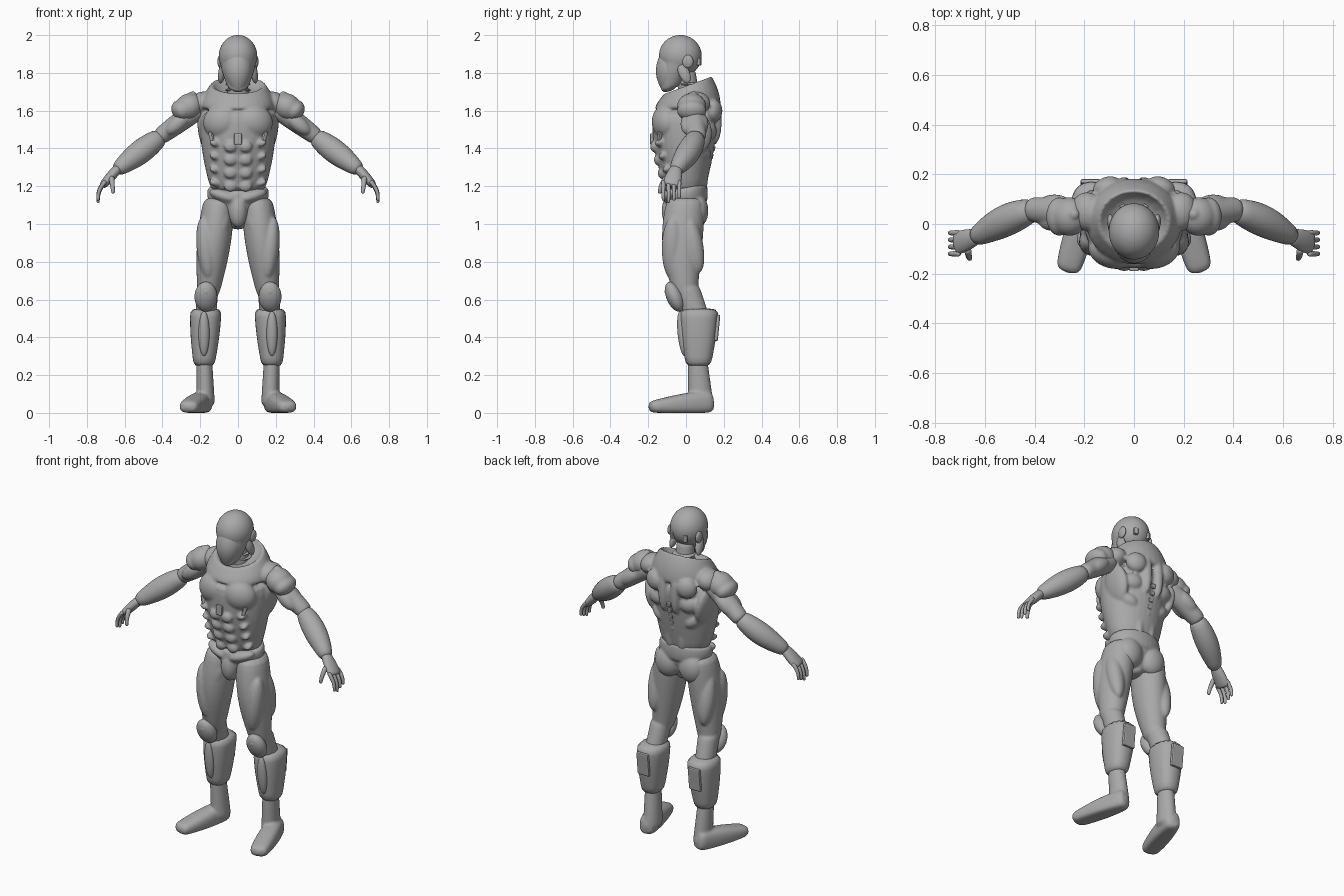
import bpy
import bmesh
from math import sin, cos, pi, copysign
from mathutils import Vector, Matrix, Euler

cube = bpy.data.objects.get("Cube")
if cube:
    bpy.data.objects.remove(cube, do_unlink=True)

# Single flat colour
gray = (.4, .4, .4, 1)
armor = bpy.data.materials.new("armor_gray")
armor.use_nodes = True
armor.diffuse_color = gray
for node in armor.node_tree.nodes:
    if node.type == "BSDF_PRINCIPLED":
        node.inputs["Base Color"].default_value = gray

AXIS_X, AXIS_Y, AXIS_Z = Matrix.Identity(3)
SIDES = {"left": 1, "right": -1}


def mix(a, b, t):
    return a + (b - a) * t


def tube(bm, start, end, wide, narrow, swell=0, bow=(0, 0, 0), lean=(0, 0),
         level=False, across=AXIS_X, power=1, flip=1, floor=-1, steps=6, count=16):
    """Oval tube: radii blend from wide to narrow and swell along a sine;
    the path bows, and level rings can lean front to back."""
    mirror = Vector((flip, 1, 1))
    a, b, arc = (Vector(p) * mirror for p in (start, end, bow))
    rings = []
    for i in range(steps + 1):
        t = i / steps
        hump = sin(pi * t)
        center = a.lerp(b, t) + arc * hump
        path = b - a + arc * pi * cos(pi * t)
        normal = AXIS_Z if level else path.normalized()
        u = (across - normal * across.dot(normal)).normalized()
        v = normal.cross(u)
        ru, rv = (mix(p, q, t) * (1 + swell * hump) for p, q in zip(wide, narrow))
        ring = []
        for k in range(count):
            angle = 2 * pi * k / count
            c, s = (copysign(abs(w) ** power, w) for w in (cos(angle), sin(angle)))
            p = center + u * ru * c + v * rv * s
            p.z += mix(*lean, t) * (p.y - center.y)
            p.z = max(p.z, floor)
            ring.append(bm.verts.new(p))
        rings.append(ring)
    for low, high in zip(rings, rings[1:]):
        for k in range(count):
            m = (k + 1) % count
            bm.faces.new((low[k], low[m], high[m], high[k]))
    bm.faces.new(rings[0][::-1])
    return bm.faces.new(rings[-1])


def placed(at, size, turn, flip):
    """Transform for one part, reflected to the other side when flip is negative."""
    x, y, z = at
    tip, roll, yaw = turn
    return Matrix.LocRotScale(Vector((x * flip, y, z)),
                              Euler((tip, roll * flip, yaw * flip)), Vector(size))


def blob(bm, at, size, turn=(0, 0, 0), flip=1):
    bmesh.ops.create_uvsphere(bm, u_segments=20, v_segments=12, radius=1,
                              matrix=placed(at, size, turn, flip))


def plate(bm, at, size, turn=(0, 0, 0), flip=1):
    bmesh.ops.create_cube(bm, size=2, matrix=placed(at, size, turn, flip))


def pair(shape, bm, at, size, turn=(0, 0, 0)):
    for flip in SIDES.values():
        shape(bm, at, size, turn, flip)


def finish(name, bm, fuse=False, bevel=0):
    """Fuse melts overlapping masses together; bevel suits hard plates."""
    bmesh.ops.recalc_face_normals(bm, faces=bm.faces)
    mesh = bpy.data.meshes.new(name)
    bm.to_mesh(mesh)
    bm.free()
    mesh.materials.append(armor)
    for poly in mesh.polygons:
        poly.use_smooth = not bevel
    ob = bpy.data.objects.new(name, mesh)
    bpy.context.collection.objects.link(ob)
    if bevel:
        mod = ob.modifiers.new("Bevel", "BEVEL")
        mod.width, mod.segments = bevel, 2
        return
    mod = ob.modifiers.new("Subdivision", "SUBSURF")
    mod.levels = mod.render_levels = 1
    if fuse:
        mod = ob.modifiers.new("Fuse", "REMESH")
        mod.mode = "VOXEL"
        mod.voxel_size = .008
        mod.use_smooth_shade = True
        mod = ob.modifiers.new("Soften", "SMOOTH")
        mod.factor, mod.iterations = .5, 3


# Torso: raised collar hollowed for the neck, above a tapering rib cage
bm = bmesh.new()
rim = tube(bm, start=(0, .01, 1.6), end=(0, .01, 1.75), wide=(.2, .18), narrow=(.14, .12),
           swell=.1, lean=(0, .4), level=True)
bmesh.ops.recalc_face_normals(bm, faces=bm.faces)
bmesh.ops.inset_individual(bm, faces=[rim], thickness=.03, depth=-.06)
tube(bm, start=(0, 0, 1.15), end=(0, 0, 1.62), wide=(.14, .1), narrow=(.2, .18),
     swell=.15, bow=(0, -.01, 0), level=True)
# Chest, flank and shoulder masses
pair(blob, bm, at=(.09, -.11, 1.54), size=(.1, .07, .09), turn=(0, .3, .3))
pair(blob, bm, at=(.17, .05, 1.48), size=(.04, .09, .12), turn=(0, .2, 0))
pair(blob, bm, at=(.19, .05, 1.64), size=(.07, .08, .06), turn=(0, .5, 0))
# Stomach rows with slanted side muscles
for row in range(4):
    z, y = 1.2 + .07 * row, -.1 - .02 * row
    pair(blob, bm, at=(.04, y - .01, z), size=(.035, .02, .03))
    pair(blob, bm, at=(.12, y + .03, z + .02), size=(.03, .04, .02), turn=(0, -.5, .6))
# Shoulder blades, lower back bands and spine columns
for row in range(3):
    pair(blob, bm, at=(.11, .15 - .03 * row, 1.6 - .11 * row),
         size=(.06, .04, .06 - .01 * row), turn=(0, .4 - .5 * row, -.4))
pair(blob, bm, at=(.04, .09, 1.28), size=(.03, .03, .12))
pair(blob, bm, at=(.04, .16, 1.55), size=(.03, .03, .12))
finish("torso", bm, fuse=True)

# Chest device and side vents
bm = bmesh.new()
plate(bm, at=(0, -.18, 1.45), size=(.02, .01, .03))
pair(plate, bm, at=(.14, -.14, 1.46), size=(.01, .01, .03), turn=(0, .3, .6))
finish("chest_device", bm, bevel=.006)

# Spine segments
bm = bmesh.new()
for i in range(7):
    plate(bm, at=(0, .1 + .01 * i, 1.24 + .04 * i), size=(.014, .014, .014), turn=(-.2, 0, 0))
finish("spine_segments", bm, bevel=.005)

# Pelvis: belt, crotch guard and buttocks
bm = bmesh.new()
tube(bm, start=(0, 0, 1.2), end=(0, 0, 1.1), wide=(.16, .11), narrow=(.15, .11),
     swell=.08, lean=(.2, 0), level=True)
tube(bm, start=(0, 0, 1.12), end=(0, -.01, .97), wide=(.15, .11), narrow=(.03, .06), level=True)
pair(blob, bm, at=(.08, .06, 1.07), size=(.08, .06, .09))
pair(blob, bm, at=(.08, -.08, 1.15), size=(.08, .04, .03), turn=(0, -.3, .3))
blob(bm, at=(0, -.08, 1.07), size=(.05, .05, .09))
finish("pelvis", bm, fuse=True)

# Neck with stacked rings
bm = bmesh.new()
tube(bm, start=(0, .02, 1.63), end=(0, 0, 1.82), wide=(.06, .06), narrow=(.05, .05), level=True)
for i in range(3):
    blob(bm, at=(0, .02, 1.68 + .03 * i), size=(.068, .062, .014))
finish("neck", bm)

# Helmet: dome running down into a narrow chin
bm = bmesh.new()
blob(bm, at=(0, -.03, 1.89), size=(.105, .117, .112))
tube(bm, start=(0, -.03, 1.88), end=(0, -.08, 1.71), wide=(.1, .11), narrow=(.05, .05),
     swell=.1, lean=(0, .4), level=True)
finish("helmet", bm, fuse=True)

# Face mask, raised just proud of the helmet
bm = bmesh.new()
tube(bm, start=(0, -.08, 1.93), end=(0, -.09, 1.7), wide=(.04, .04), narrow=(.03, .03),
     swell=1.2, lean=(0, .3), level=True, steps=8)
finish("face_mask", bm)

bm = bmesh.new()
pair(plate, bm, at=(.045, .07, 1.86), size=(.012, .01, .02), turn=(0, 0, -.4))
finish("helmet_back_vents", bm, bevel=.004)

for label, flip in SIDES.items():
    # Ear guard over the jaw hinge
    bm = bmesh.new()
    blob(bm, at=(.085, -.01, 1.8), size=(.02, .03, .06), turn=(.4, -.15, 0), flip=flip)
    blob(bm, at=(.095, .01, 1.86), size=(.014, .03, .035), flip=flip)
    finish(label + "_ear_guard", bm)

    # Shoulder cap with a stud on top
    bm = bmesh.new()
    blob(bm, at=(.26, .03, 1.62), size=(.08, .08, .07), turn=(0, .6, 0), flip=flip)
    blob(bm, at=(.3, .03, 1.6), size=(.05, .08, .06), turn=(0, .7, 0), flip=flip)
    blob(bm, at=(.24, .04, 1.69), size=(.02, .02, .014), flip=flip)
    finish(label + "_shoulder", bm, fuse=True)

    # Upper arm with biceps and triceps
    bm = bmesh.new()
    tube(bm, start=(.2, .04, 1.62), end=(.43, .06, 1.45), wide=(.06, .06),
         narrow=(.05, .045), swell=.05, across=AXIS_Y, flip=flip)
    for y in (.01, .08):
        blob(bm, at=(.32, y, 1.53), size=(.08, .04, .04), turn=(0, .7, 0), flip=flip)
    finish(label + "_upper_arm", bm, fuse=True)

    # Forearm sleeve
    bm = bmesh.new()
    tube(bm, start=(.4, .06, 1.47), end=(.65, -.06, 1.28), wide=(.045, .045),
         narrow=(.035, .035), swell=.65, bow=(0, .01, 0), across=AXIS_Y, flip=flip)
    finish(label + "_forearm", bm)

    # Hand: palm, four curled fingers and thumb
    bm = bmesh.new()
    tube(bm, start=(.63, -.05, 1.3), end=(.72, -.08, 1.2), wide=(.03, .025),
         narrow=(.045, .02), swell=.2, across=AXIS_Y, flip=flip)
    for i in range(4):
        y = -.12 + .028 * i
        tip = 1.11 + .012 * abs(i - 1)
        tube(bm, start=(.7, y, 1.23), end=(.74, y, tip), wide=(.013, .013),
             narrow=(.009, .009), bow=(.015, 0, 0), across=AXIS_Y, flip=flip, count=8)
    tube(bm, start=(.67, -.1, 1.25), end=(.66, -.14, 1.16), wide=(.017, .017),
         narrow=(.01, .01), bow=(0, -.01, 0), flip=flip, count=8)
    finish(label + "_hand", bm)

    # Thigh muscles running into the knee joint
    bm = bmesh.new()
    tube(bm, start=(.1, 0, 1.15), end=(.16, 0, .6), wide=(.08, .1), narrow=(.055, .06),
         swell=.35, bow=(0, -.02, 0), level=True, flip=flip, steps=8)
    tube(bm, start=(.16, 0, .68), end=(.17, .06, .5), wide=(.06, .07), narrow=(.055, .07),
         level=True, flip=flip)
    blob(bm, at=(.17, -.07, .87), size=(.05, .06, .17), turn=(0, .1, 0), flip=flip)
    blob(bm, at=(.1, -.06, .96), size=(.05, .06, .13), turn=(0, -.3, 0), flip=flip)
    blob(bm, at=(.17, .04, .9), size=(.05, .05, .16), turn=(.2, 0, 0), flip=flip)
    finish(label + "_thigh", bm, fuse=True)

    # Knee pad with centre boss
    bm = bmesh.new()
    blob(bm, at=(.17, -.06, .615), size=(.062, .045, .085), turn=(.4, 0, 0), flip=flip)
    blob(bm, at=(.17, -.1, .63), size=(.02, .01, .025), turn=(.4, 0, 0), flip=flip)
    finish(label + "_knee_pad", bm)

    # Shin armor with front ridge and calf panel
    bm = bmesh.new()
    tube(bm, start=(.17, .07, .56), end=(.18, .065, .24), wide=(.085, .105),
         narrow=(.055, .065), swell=.1, level=True, power=.85, flip=flip)
    blob(bm, at=(.18, -.02, .42), size=(.03, .025, .12), turn=(.1, 0, 0), flip=flip)
    finish(label + "_shin_armor", bm)
    bm = bmesh.new()
    plate(bm, at=(.175, .165, .45), size=(.04, .01, .07), turn=(-.1, 0, 0), flip=flip)
    finish(label + "_calf_panel", bm, bevel=.008)

    # Boot: ankle shaft blended into a splayed, flat-soled foot
    bm = bmesh.new()
    tube(bm, start=(.18, .06, .3), end=(.17, .08, .03), wide=(.043, .052),
         narrow=(.05, .07), level=True, flip=flip)
    tube(bm, start=(.17, .15, .06), end=(.27, -.2, .03), wide=(.045, .06),
         narrow=(.05, .03), swell=.25, power=.75, flip=flip, floor=0)
    finish(label + "_boot", bm, fuse=True)
